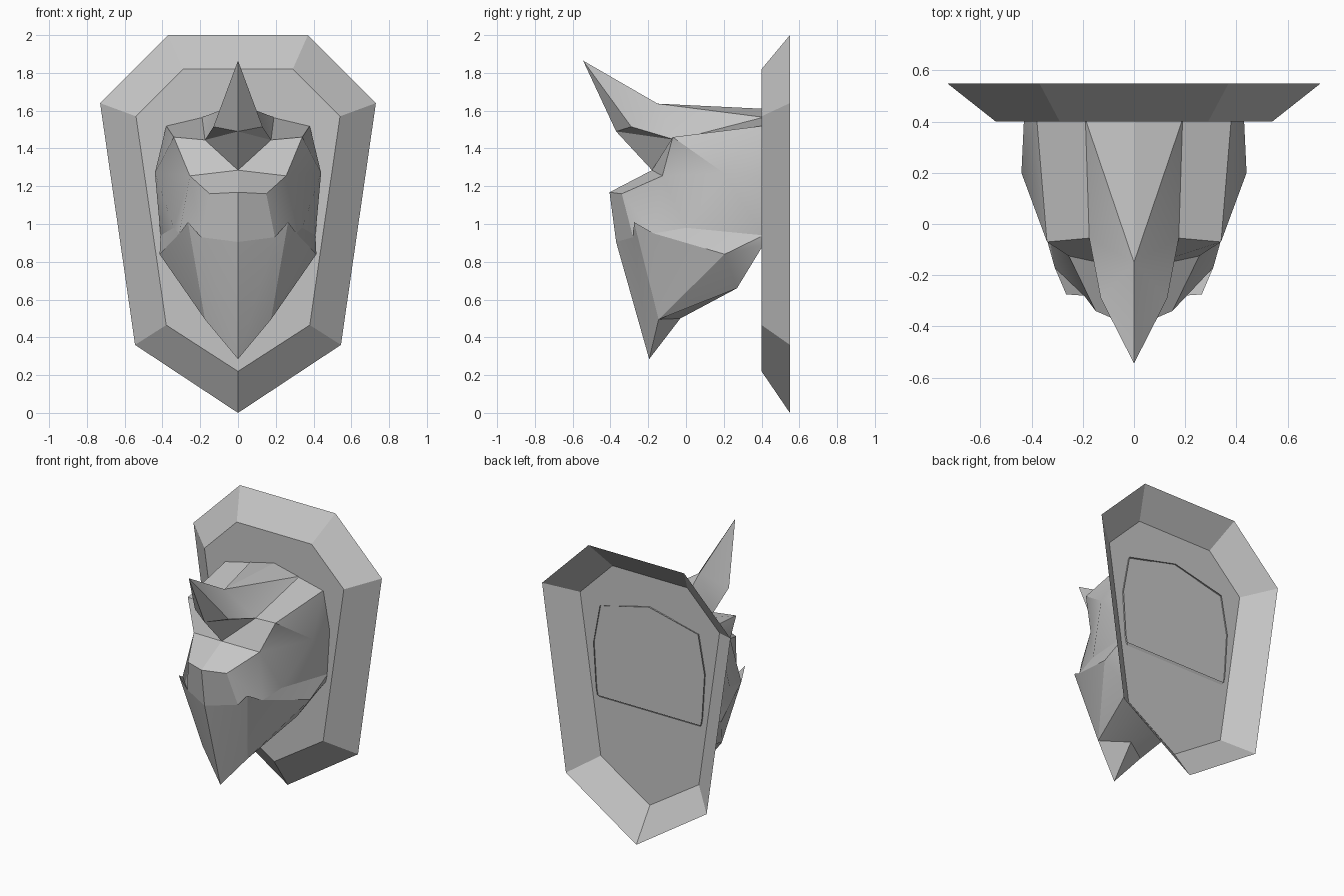
import bpy
import bmesh
import math
from mathutils import Vector

default = bpy.data.objects.get("Cube")
if default:
    bpy.data.objects.remove(default, do_unlink=True)

stone = bpy.data.materials.new("grey_stone")
stone.use_nodes = True
colour = (0.56, 0.56, 0.56, 1)
stone.diffuse_color = colour
stone.node_tree.nodes["Principled BSDF"].inputs["Base Color"].default_value = colour


def mirrored_shell(name, points, faces, inside):
    """Build the left half from named points and mirror it over x = 0."""
    bm = bmesh.new()
    centre = {k: bm.verts.new(p) for k, p in points.items() if p[0] == 0}
    for side in (1, -1):
        verts = dict(centre)
        for key, (x, y, z) in points.items():
            if key not in centre:
                verts[key] = bm.verts.new((side * x, y, z))
        for face in faces:
            corners = [verts[k] for k in face.split()]
            bm.faces.new(corners if side > 0 else corners[::-1])
    bmesh.ops.recalc_face_normals(bm, faces=bm.faces[:])
    # Make the open shell face away from its inside point
    bm.normal_update()
    middle = Vector(inside)
    outward = sum(f.normal.dot(f.calc_center_median() - middle) * f.calc_area()
                  for f in bm.faces)
    if outward < 0:
        bmesh.ops.reverse_faces(bm, faces=bm.faces[:])
    mesh = bpy.data.meshes.new(name)
    bm.to_mesh(mesh)
    bm.free()
    mesh.materials.append(stone)
    obj = bpy.data.objects.new(name, mesh)
    bpy.context.collection.objects.link(obj)
    bpy.ops.object.select_all(action='DESELECT')
    obj.select_set(True)
    bpy.context.view_layer.objects.active = obj
    bpy.ops.object.shade_smooth_by_angle(angle=math.radians(25))
    return obj


BACK = 0.41   # the head passes just through the plaque

# Shared edges between the parts of the head
crest_base = (0, -0.18, 1.285)
crest_side = (0.175, -0.055, 1.445)
crest_rear = (0.19, BACK, 1.565)
lip_mid = (0, -0.37, 0.905)
lip = (0.195, -0.28, 0.93)
cheek_low = (0.31, -0.17, 0.95)
jaw = (0.34, 0, 0.98)
jaw_rear = (0.41, BACK, 0.94)

# Wall plaque: hollow shell with a sloping rim
outer = {"top": (0.37, 2), "shoulder": (0.73, 1.64), "hip": (0.545, 0.36), "toe": (0, 0)}
inner = {"top": (0.29, 1.82), "shoulder": (0.54, 1.57), "hip": (0.38, 0.465), "toe": (0, 0.22)}
plaque = {"outer_crown": (0, 0.55, 2), "inner_crown": (0, 0.4, 1.82)}
plaque.update({"outer_" + k: (x, 0.55, z) for k, (x, z) in outer.items()})
plaque.update({"inner_" + k: (x, 0.4, z) for k, (x, z) in inner.items()})
order = ["crown", "top", "shoulder", "hip", "toe"]
rim = [f"outer_{a} outer_{b} inner_{b} inner_{a}" for a, b in zip(order, order[1:])]
panel = " ".join("inner_" + k for k in order)
mirrored_shell("wall_plaque", plaque, rim + [panel], (0, 1, 1))

# Pointed crest above the forehead
mirrored_shell("head_crest", {
    "tip": (0, -0.545, 1.865),
    "ridge": (0, -0.15, 1.637),
    "rear_mid": (0, BACK, 1.61),
    "rear": crest_rear,
    "wing": (0.13, -0.29, 1.515),
    "side": crest_side,
    "throat": (0, -0.37, 1.49),
    "base": crest_base,
}, [
    "tip throat wing",
    "throat base side",
    "throat side wing",
    "tip wing ridge",
    "wing side ridge",
    "ridge side rear",
    "ridge rear rear_mid",
], (0, 0, 1.45))

# Face with brow, cheeks and blunt snout
mirrored_shell("face", {
    "crest_base": crest_base,
    "crest_side": crest_side,
    "crest_rear": crest_rear,
    "brow": (0.34, -0.07, 1.46),
    "brow_rear": (0.38, BACK, 1.52),
    "temple": (0.255, -0.125, 1.255),
    "cheek": (0.44, 0.2, 1.27),
    "cheek_rear": (0.43, BACK, 1.25),
    "snout_mid": (0, -0.405, 1.168),
    "snout": (0.15, -0.34, 1.16),
    "lip_mid": lip_mid,
    "lip": lip,
    "cheek_low": cheek_low,
    "jaw": jaw,
    "jaw_rear": jaw_rear,
}, [
    "crest_side brow brow_rear crest_rear",
    "crest_base temple brow crest_side",
    "brow cheek brow_rear",
    "brow temple cheek",
    "brow_rear cheek cheek_rear",
    "crest_base snout_mid snout temple",
    "snout_mid lip_mid lip snout",
    "snout lip cheek_low temple",
    "temple cheek_low jaw",
    "temple jaw cheek",
    "cheek jaw jaw_rear",
    "cheek jaw_rear cheek_rear",
], (0, 0.2, 1.2))

# Faceted beard with a moustache spike on each side
mirrored_shell("beard", {
    "lip_mid": lip_mid,
    "lip": lip,
    "spike": (0.265, -0.275, 1.01),
    "cheek_low": cheek_low,
    "jaw": jaw,
    "jaw_rear": jaw_rear,
    "jowl": (0.415, 0.205, 0.84),
    "fold": (0.175, -0.145, 0.495),
    "tip": (0, -0.195, 0.285),
    "under_mid": (0, -0.03, 0.5),
    "under": (0.27, 0.27, 0.66),
    "neck_mid": (0, 0.27, 0.66),
    "neck_rear": (0.4, BACK, 0.89),
    "neck_rear_mid": (0, BACK, 0.89),
}, [
    "lip_mid tip lip",
    "lip tip fold",
    "lip fold spike",
    "lip spike cheek_low",
    "spike fold cheek_low",
    "cheek_low fold jowl",
    "cheek_low jowl jaw",
    "jaw jowl jaw_rear",
    "jowl fold under",
    "jowl under neck_rear",
    "jowl neck_rear jaw_rear",
    "tip under_mid fold",
    "fold under_mid neck_mid under",
    "under neck_mid neck_rear_mid neck_rear",
], (0, 0, 0.8))
